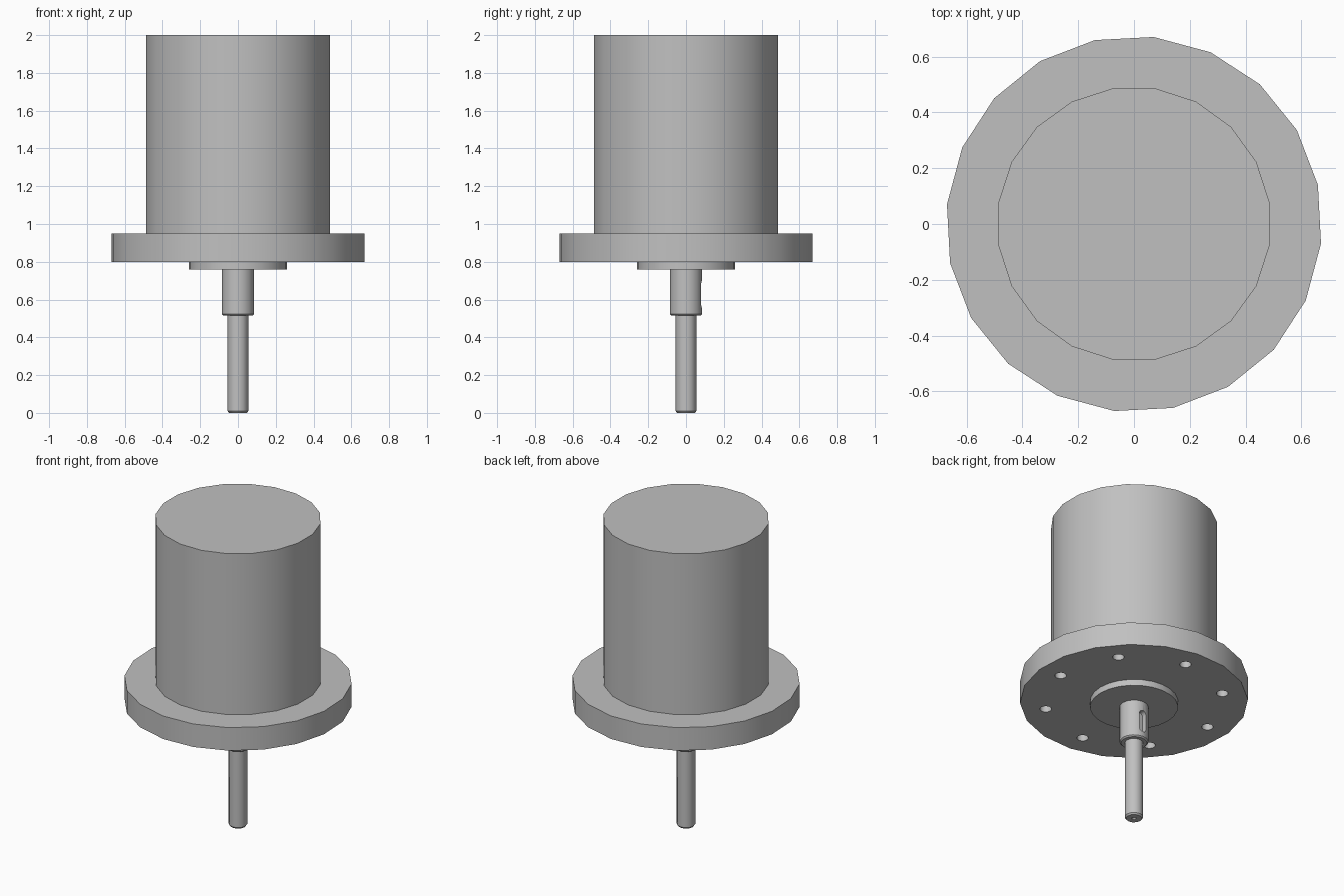
import bpy
import bmesh
import math
from mathutils import Matrix, Vector

cube = bpy.data.objects.get("Cube")
if cube:
    bpy.data.objects.remove(cube, do_unlink=True)

# One plain metal for every part
GREY = (0.53, 0.53, 0.53, 1.0)
metal = bpy.data.materials.new("grey metal")
metal.use_nodes = True
metal.diffuse_color = GREY
metal.node_tree.nodes["Principled BSDF"].inputs["Base Color"].default_value = GREY


def add_object(name, bm):
    bmesh.ops.recalc_face_normals(bm, faces=bm.faces)
    mesh = bpy.data.meshes.new(name)
    bm.to_mesh(mesh)
    bm.free()
    mesh.materials.append(metal)
    obj = bpy.data.objects.new(name, mesh)
    bpy.context.collection.objects.link(obj)
    return obj


def turned(name, profile, sides, turn=0.0):
    """Closed solid turned about z from (radius, height) points, bottom up."""
    bm = bmesh.new()
    rings = []
    for r, z in profile:
        angles = [math.radians(turn) + math.tau * i / sides for i in range(sides)]
        rings.append([bm.verts.new((r * math.cos(a), r * math.sin(a), z)) for a in angles])
    for low, high in zip(rings, rings[1:]):
        for i in range(sides):
            j = (i + 1) % sides
            bm.faces.new((low[i], low[j], high[j], high[i]))
    bm.faces.new(rings[0])
    bm.faces.new(rings[-1])
    return add_object(name, bm)


def add_cylinder(bm, centre, radius, depth, sides=12):
    bmesh.ops.create_cone(bm, cap_ends=True, segments=sides, radius1=radius,
                          radius2=radius, depth=depth,
                          matrix=Matrix.Translation(Vector(centre)))


def activate(obj):
    bpy.ops.object.select_all(action='DESELECT')
    obj.select_set(True)
    bpy.context.view_layer.objects.active = obj


def cut(obj, bm):
    cutter = add_object("cutter", bm)
    cutter.hide_render = True
    mod = obj.modifiers.new("cut", 'BOOLEAN')
    mod.operation = 'DIFFERENCE'
    mod.solver = 'EXACT'
    mod.object = cutter
    activate(obj)
    bpy.ops.object.modifier_apply(modifier=mod.name)
    bpy.data.objects.remove(cutter, do_unlink=True)


# Main parts, top to bottom
body = turned("motor_body", [(0.492, 0.95), (0.492, 2.0)], 20, 9)
flange = turned("mounting_flange", [(0.674, 0.80), (0.674, 0.95)], 20, 12)
boss = turned("pilot_boss", [(0.26, 0.76), (0.26, 0.80)], 24)
collar = turned("shaft_collar", [(0.077, 0.515), (0.085, 0.523), (0.085, 0.76)], 16)
shaft = turned("output_shaft", [(0.047, 0.0), (0.055, 0.01), (0.055, 0.515)], 12)

# Ring of blind bolt holes in the underside of the flange
bm = bmesh.new()
for i in range(8):
    a = math.radians(40 + 45 * i)
    add_cylinder(bm, (0.53 * math.cos(a), 0.53 * math.sin(a), 0.83), 0.035, 0.14)
cut(flange, bm)

# Round-ended keyway on the back of the collar
bm = bmesh.new()
half_width, half_straight = 0.025, 0.048
outline = []
for i in range(14):
    a = math.pi * (i if i < 7 else i - 1) / 6
    lift = half_straight if i < 7 else -half_straight
    outline.append(bm.verts.new((half_width * math.cos(a), 0.05,
                                 0.628 + lift + half_width * math.sin(a))))
face = bm.faces.new(outline)
grown = bmesh.ops.extrude_face_region(bm, geom=[face])["geom"]
bmesh.ops.translate(bm, vec=(0, 0.1, 0),
                    verts=[v for v in grown if isinstance(v, bmesh.types.BMVert)])
cut(collar, bm)

# Centre hole in the tip of the shaft
bm = bmesh.new()
add_cylinder(bm, (0, 0, 0), 0.014, 0.08, 10)
cut(shaft, bm)

for part in (body, flange, boss, collar, shaft):
    activate(part)
    bpy.ops.object.shade_smooth_by_angle(angle=math.radians(32))
